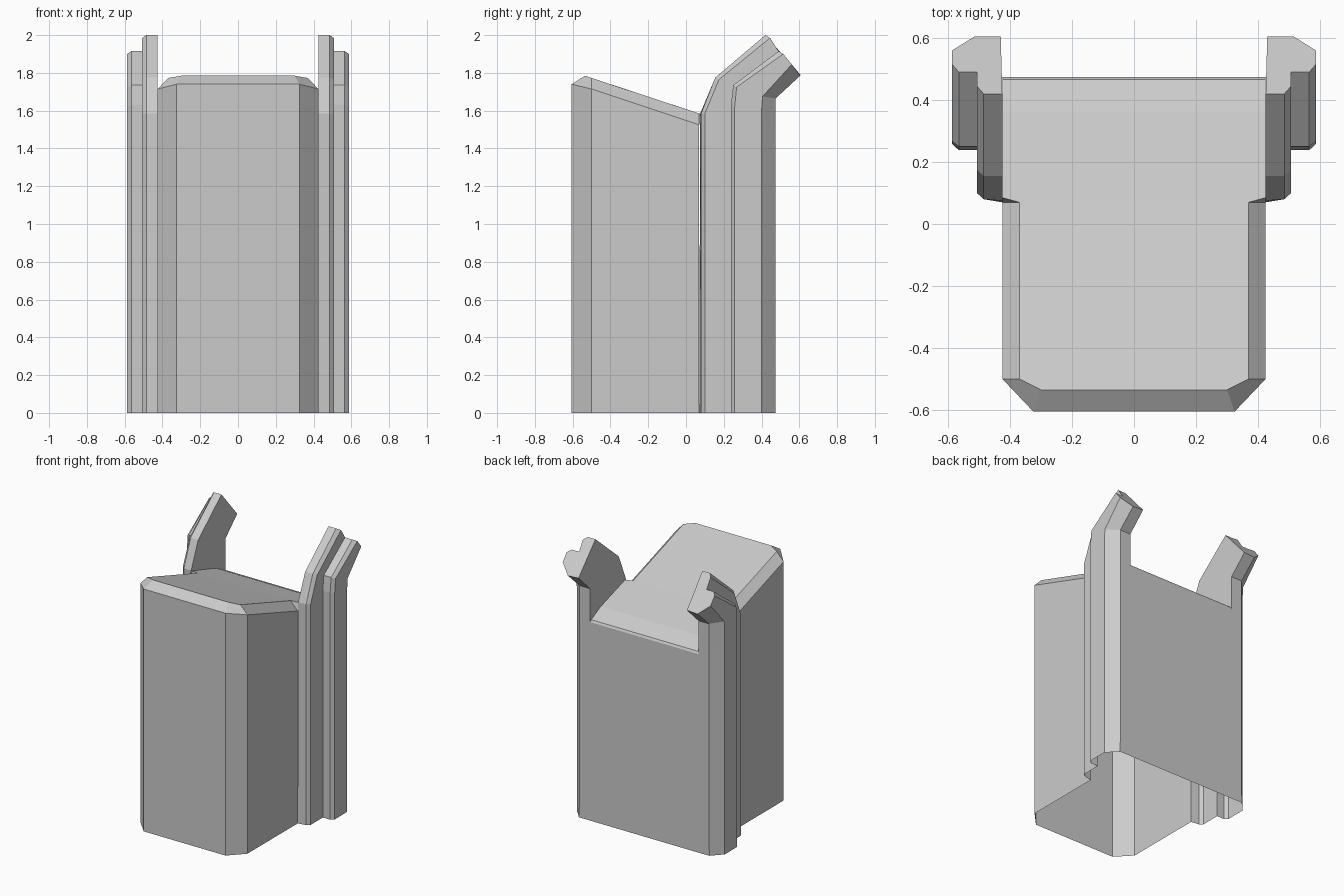
import bpy, bmesh

if "Cube" in bpy.data.objects:
    bpy.data.objects.remove(bpy.data.objects["Cube"])


def loft(rows):
    """Quads between neighbouring rows of points."""
    return [[a[i], a[i + 1], b[i + 1], b[i]]
            for a, b in zip(rows, rows[1:]) for i in range(len(a) - 1)]


def mirrored(name, faces):
    """Half shell from polygons, mirrored across x = 0."""
    bm = bmesh.new()
    for pts in faces:
        pts = [p for i, p in enumerate(pts) if p != pts[i - 1]]
        if len(pts) > 2:
            bm.faces.new([bm.verts.new(p) for p in pts])
    bmesh.ops.remove_doubles(bm, verts=bm.verts, dist=0.0005)
    bmesh.ops.recalc_face_normals(bm, faces=bm.faces)
    me = bpy.data.meshes.new(name)
    bm.to_mesh(me)
    bm.free()
    ob = bpy.data.objects.new(name, me)
    bpy.context.collection.objects.link(ob)
    mod = ob.modifiers.new("mirror", 'MIRROR')
    mod.use_axis[0] = True
    mod.merge_threshold = 0.0005
    return ob


# Body: open-bottomed shell with chamfered front corners and a sloping top
plan = [(0, -.605), (.325, -.605), (.425, -.5), (.425, .07)]
wall_z = [1.74, 1.74, 1.715, 1.525]
bottom = [(x, y, 0) for x, y in plan]
wall_top = [(x, y, z) for (x, y), z in zip(plan, wall_z)]
rim = [(0, -.535, 1.785), (.30, -.535, 1.785), (.37, -.5, 1.773), (.37, .07, 1.585)]
body = loft([bottom, wall_top, rim])
mid = (0, .07, 1.585)
body.append(rim + [mid])

# Rear deck between the rails, its rear bevel and the back wall
notch = (.425, .085, 1.58)
body.append([rim[-1], wall_top[-1], notch])
body.append([mid, rim[-1], notch, (.425, .36, 1.494), (0, .36, 1.494)])
deck = [(.425, .36, 1.494), (.425, .467, 1.44), (.43, .475, 1.425), (.52, .475, 0)]
body += loft([[(0, y, z), (x, y, z)] for x, y, z in deck])
mirrored("body", body)

# Stepped side rails: one section swept upward, then bent backward to the tip
# per section point: x, y, then (y, z) at the first bend, second bend and tip
rail = [
    (.425, .07, (.075, 1.585), (.155, 1.775), (.42, 2.0)),
    (.485, .08, (.08, 1.585), (.155, 1.775), (.42, 2.0)),
    (.507, .10, (.10, 1.585), (.175, 1.765), (.445, 1.985)),
    (.507, .238, (.238, 1.63), (.25, 1.735), (.49, 1.915)),
    (.565, .238, (.238, 1.63), (.25, 1.735), (.49, 1.915)),
    (.587, .258, (.258, 1.62), (.268, 1.725), (.515, 1.90)),
    (.587, .40, (.40, 1.60), (.405, 1.675), (.56, 1.845)),
    (.515, .475, (.475, 1.43), (.475, 1.665), (.605, 1.785)),
]
rows = [[(x, y, 0) for x, y, *_ in rail]]
rows += [[(p[0], p[k][0], p[k][1]) for p in rail] for k in (2, 3, 4)]
inner = [rows[0][-1], (.43, .475, 1.425), (.43, .475, 1.665), (.43, .605, 1.79)]
for row, p in zip(rows, inner):
    row.append(p)
faces = loft(rows)
faces.append(rows[-1])                                   # tip
faces.append([r[0] for r in rows[1:]] + inner[:0:-1]      # inner wall
             + [(.425, .36, 1.494), (.425, .085, 1.58)])
mirrored("side_rails", faces)
